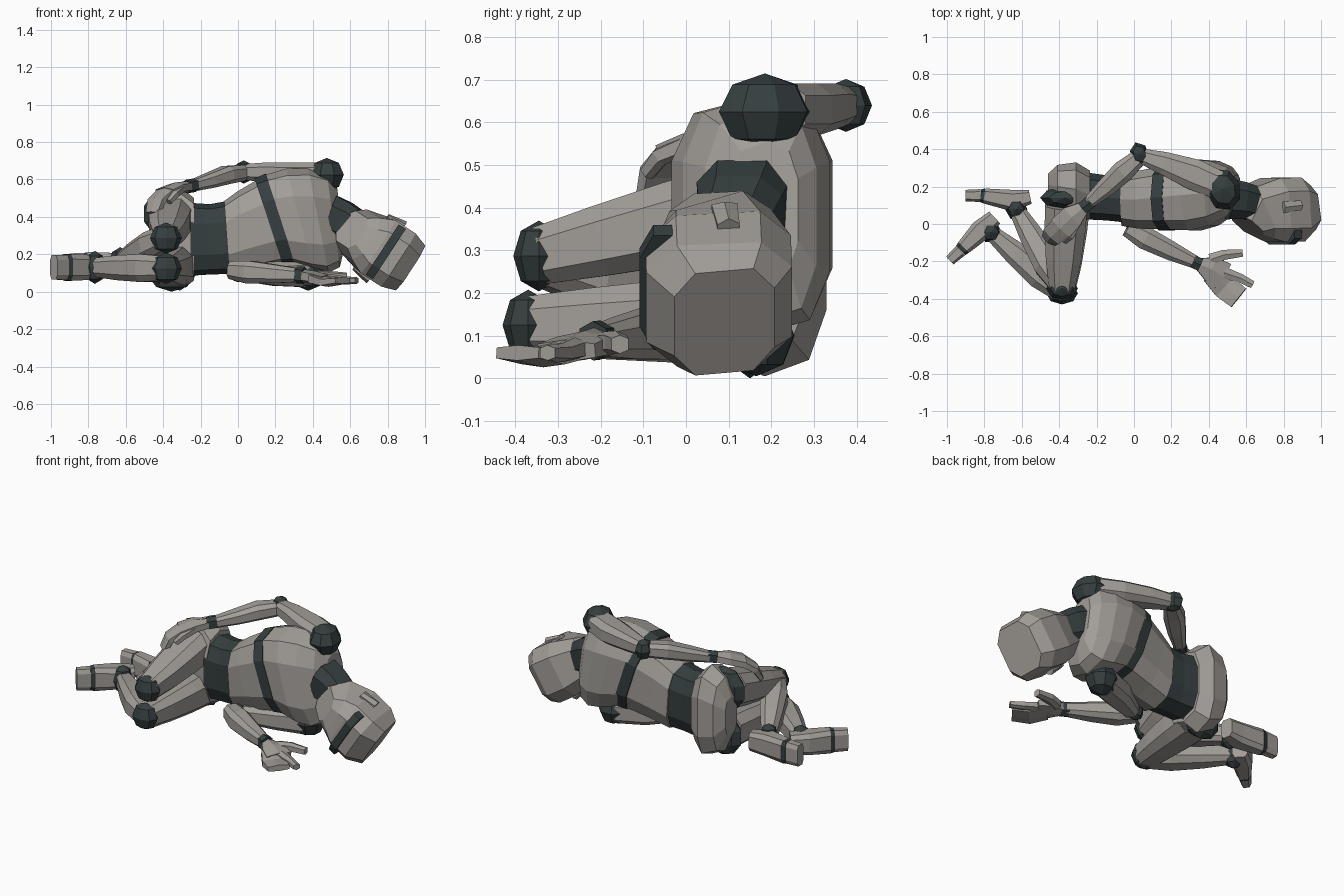
import bpy, bmesh, math
from mathutils import Vector, Matrix


def material(name, rgb):
    m = bpy.data.materials.new(name)
    m.diffuse_color = (*rgb, 1)
    return m


GREY = material("warm grey", (0.36, 0.338, 0.315))
DARK = material("dark teal", (0.036, 0.049, 0.05))


def finish(name, bm, mat):
    bmesh.ops.recalc_face_normals(bm, faces=bm.faces[:])
    me = bpy.data.meshes.new(name)
    bm.to_mesh(me)
    bm.free()
    me.materials.append(mat)
    ob = bpy.data.objects.new(name, me)
    bpy.context.collection.objects.link(ob)
    return ob


def loft(name, mat, rings, n=8, p=0.7, up=(0, 0, 1)):
    """Rings are (x, y, z, half width, half height along up[, tilt of the x axis])."""
    bm = bmesh.new()
    pts = [Vector(r[:3]) for r in rings]
    loops = []
    for i, r in enumerate(rings):
        t = (pts[min(i + 1, len(pts) - 1)] - pts[max(i - 1, 0)]).normalized()
        if len(r) > 5:
            a = math.radians(r[5])
            t = Vector((math.cos(a), 0, math.sin(a)))
        side = t.cross(Vector(up)).normalized()
        high = side.cross(t)
        loop = []
        for k in range(n):
            a = 2 * math.pi * (k + 0.5) / n
            c, s = [math.copysign(abs(v) ** p, v) for v in (math.cos(a), math.sin(a))]
            loop.append(bm.verts.new(pts[i] + side * c * r[3] + high * s * r[4]))
        loops.append(loop)
    for a, b in zip(loops, loops[1:]):
        for k in range(n):
            bm.faces.new((a[k], a[(k + 1) % n], b[(k + 1) % n], b[k]))
    bm.faces.new(loops[0])
    bm.faces.new(loops[-1])
    return finish(name, bm, mat)


def ball(name, mat, loc, size, turn=0, u=8, v=5):
    bm = bmesh.new()
    bmesh.ops.create_uvsphere(bm, u_segments=u, v_segments=v, radius=1,
                              matrix=Matrix.Translation(loc)
                              @ Matrix.Rotation(math.radians(turn), 4, 'Z')
                              @ Matrix.Diagonal((*size, 1)))
    return finish(name, bm, mat)


# Torso, from pelvis to shoulders
loft("pelvis", GREY, [(-.46, .21, .29, .06, .12, 0), (-.41, .2, .285, .12, .23, 0),
                      (-.31, .185, .285, .15, .28, 0), (-.235, .155, .28, .135, .22, 0)], 10)
loft("waist", DARK, [(-.255, .15, .28, .13, .195, 0), (-.15, .14, .28, .125, .188, 0),
                     (-.05, .135, .29, .13, .195, 3)], 10)
loft("abdomen", GREY, [(-.06, .13, .285, .145, .2, 4), (.04, .13, .325, .16, .215, 12),
                       (.185, .14, .375, .175, .24, 18)], 10)
loft("rib_band", DARK, [(.165, .14, .372, .18, .247, 18), (.228, .145, .387, .184, .257, 18)], 10)
loft("chest", GREY, [(.215, .145, .385, .18, .25, 18), (.33, .155, .385, .195, .282, 15),
                     (.43, .165, .38, .178, .285, 11), (.51, .175, .38, .135, .25, 8),
                     (.55, .185, .395, .08, .16, 7)], 10, .66)
loft("neck", DARK, [(.49, .135, .4, .115, .125), (.56, .13, .375, .105, .115), (.65, .11, .325, .095, .1)])

# Head, tipped down toward the ground
CROWN, UP, SIDE = Vector((.91, .075, .135)), Vector((.84, 0, -.55)), Vector((.55, 0, .84))


def head_ring(d, y, depth, width):
    c = CROWN - UP * d
    return (c.x, y, c.z, depth, width)


loft("head", GREY, [head_ring(.36, -.01, .085, .1), head_ring(.31, .055, .16, .14),
                    head_ring(.2, .075, .18, .178), head_ring(.07, .078, .18, .178),
                    head_ring(-.005, .09, .125, .15)], 8, .62, SIDE)
loft("visor", DARK, [head_ring(.165, -.03, .083, .168), head_ring(.12, -.03, .083, .168)], 8, .6, SIDE)
for s in (1, -1):
    c = CROWN - UP * .19 + SIDE * s * .165
    loft("ear", GREY, [(c.x - .04, .09, c.z + .026, .035, .012),
                       (c.x + .045, .1, c.z - .03, .03, .032)], 6, 1, SIDE)

# Shoulders
ball("upper_shoulder", DARK, (.475, .185, .625), (.095, .115, .09), 20, 8, 4)
ball("lower_shoulder", DARK, (.375, .165, .1), (.1, .095, .095), 20, 8, 4)

# Upper arm, elbow bent behind the back and hand resting on the hip
loft("raised_upper_arm", GREY, [(.45, .21, .63, .08, .065), (.32, .265, .63, .088, .065),
                                (.16, .325, .638, .065, .056), (.05, .36, .64, .045, .046)])
ball("raised_elbow", DARK, (.03, .375, .64), (.05, .065, .062), 20, 6, 4)
loft("raised_forearm", GREY, [(.02, .35, .635, .048, .045), (-.06, .28, .625, .063, .05),
                              (-.15, .195, .595, .053, .042), (-.24, .115, .568, .035, .032)])
loft("raised_wrist", DARK, [(-.23, .12, .57, .038, .037), (-.275, .085, .562, .038, .037)], 6)
loft("raised_palm", GREY, [(-.265, .09, .562, .035, .03), (-.33, .04, .555, .07, .03),
                           (-.39, -.02, .53, .075, .028)], 6)
loft("raised_fingers", GREY, [(-.38, -.01, .535, .07, .028), (-.435, -.06, .485, .062, .025),
                              (-.455, -.085, .42, .045, .018)], 6)
loft("raised_thumb", GREY, [(-.31, .01, .55, .03, .025), (-.34, -.06, .52, .025, .022),
                            (-.37, -.09, .48, .018, .018)], 6)

# Lower arm, folded forward along the ground
loft("ground_upper_arm", GREY, [(.36, .16, .1, .08, .08), (.2, .1, .1, .078, .072),
                                (.03, .01, .11, .05, .055)])
ball("ground_elbow", DARK, (.0, .01, .105), (.055, .05, .055), 20, 6, 4)
loft("ground_forearm", GREY, [(-.035, -.02, .115, .05, .05), (.06, -.075, .105, .065, .064),
                              (.2, -.145, .095, .054, .052), (.33, -.205, .088, .036, .038)])
loft("ground_wrist", DARK, [(.315, -.2, .09, .038, .046), (.355, -.218, .088, .038, .046)], 6)
loft("ground_palm", GREY, [(.345, -.212, .085, .035, .035), (.41, -.24, .077, .075, .034),
                           (.48, -.28, .065, .085, .026)], 6)
loft("ground_fingers", GREY, [(.42, -.265, .07, .065, .03), (.485, -.335, .05, .073, .024),
                              (.56, -.395, .06, .068, .018)], 6, .5)
loft("ground_index_finger", GREY, [(.48, -.26, .07, .035, .026), (.57, -.29, .06, .026, .022),
                                   (.635, -.325, .06, .022, .018)], 6)
loft("ground_thumb", GREY, [(.41, -.19, .08, .035, .03), (.48, -.165, .085, .03, .027),
                            (.58, -.155, .08, .022, .022)], 6)

# Legs, both with knees drawn forward: (name, hip, knee, ankle)
legs = [("upper", (-.36, .14, .405), (-.385, -.345, .287), (-.63, .08, .15)),
        ("lower", (-.345, .15, .14), (-.385, -.37, .125), (-.765, -.045, .13))]
for side, hip, knee, ankle in legs:
    h, k, a = Vector(hip), Vector(knee), Vector(ankle)
    thigh = [(*h.lerp(k, f), w, t) for f, w, t in
             ((.08, .12, .11), (.35, .115, .103), (.7, .098, .088), (.99, .072, .072))]
    shin = [(*k.lerp(a, f), w, t) for f, w, t in
            ((.05, .06, .07), (.3, .082, .079), (.65, .068, .07), (.96, .046, .054))]
    ball(side + "_hip_joint", DARK, h + Vector((-.01, .0, .012 if side == "upper" else -.005)),
         (.14, .06, .135))
    loft(side + "_thigh", GREY, thigh)
    ball(side + "_knee", DARK, k, (.085, .06, .083), 0, 8, 4)
    loft(side + "_shin", GREY, shin)
    ball(side + "_ankle", DARK, a, (.06, .06, .088), 30, 6, 4)

# Feet: heel, instep, ball and toe, with a dark band before the toe
feet = {"upper": [(-.555, .145, .14, .04, .06), (-.65, .125, .14, .06, .07),
                  (-.8, .15, .14, .042, .075), (-.82, .152, .14, .036, .07), (-.9, .152, .14, .032, .068)],
        "lower": [(-.745, .035, .13, .045, .06), (-.82, -.035, .13, .06, .07),
                  (-.91, -.125, .13, .042, .075), (-.927, -.142, .13, .036, .07), (-.985, -.195, .13, .03, .068)]}
for side, rings in feet.items():
    loft(side + "_foot", GREY, rings[:3], 8, .55)
    loft(side + "_toe_band", DARK, rings[2:4], 8, .55)
    loft(side + "_toe", GREY, rings[3:], 8, .55)
